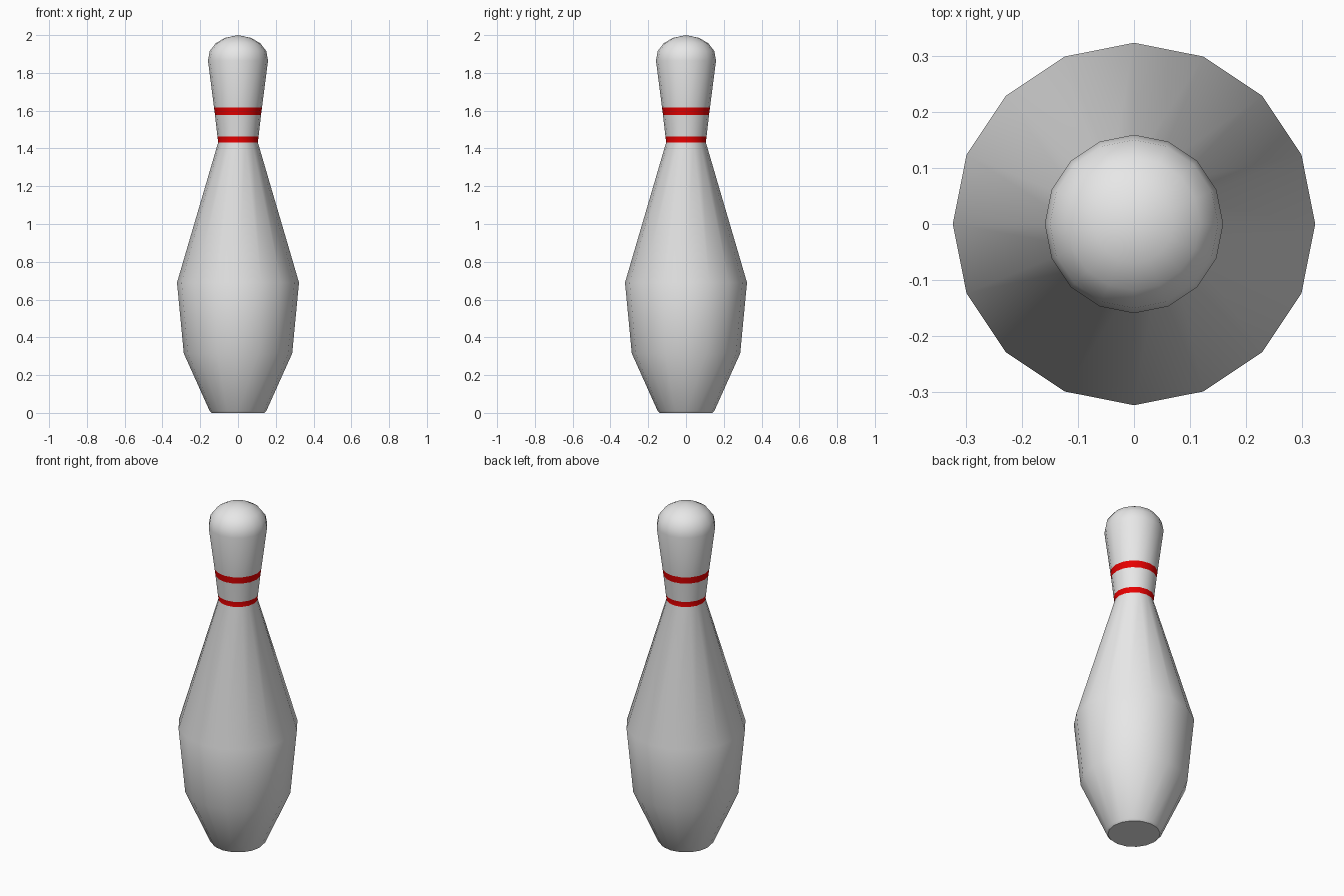
import bpy, bmesh, math

if "Cube" in bpy.data.objects:
    bpy.data.objects.remove(bpy.data.objects["Cube"])

SIDES = 16

def material(name, rgb):
    m = bpy.data.materials.new(name)
    m.diffuse_color = (*rgb, 1)
    m.use_nodes = True
    m.node_tree.nodes["Principled BSDF"].inputs["Base Color"].default_value = m.diffuse_color
    return m

# Profile of the pin as (radius, height), base to crown
profile = [(0.14, 0.0), (0.15, 0.01), (0.287, 0.315), (0.323, 0.69),
           (0.105, 1.432), (0.109, 1.464), (0.122, 1.578), (0.127, 1.617),
           (0.159, 1.865), (0.15, 1.915), (0.118, 1.957), (0.07, 1.985)]
stripes = [(1.432, 1.464), (1.578, 1.617)]

bm = bmesh.new()
rings = [[bm.verts.new((r * math.cos(2 * math.pi * i / SIDES),
                        r * math.sin(2 * math.pi * i / SIDES), z))
          for i in range(SIDES)] for r, z in profile]

# Lathed body, with painted neck stripes chosen by height
for lo, hi in zip(rings, rings[1:]):
    mid = (lo[0].co.z + hi[0].co.z) / 2
    for i in range(SIDES):
        j = (i + 1) % SIDES
        f = bm.faces.new((lo[i], lo[j], hi[j], hi[i]))
        f.material_index = int(any(a < mid < b for a, b in stripes))

# Flat base and rounded crown
bm.faces.new(rings[0][::-1])
tip = bm.verts.new((0, 0, 2.0))
for i in range(SIDES):
    bm.faces.new((rings[-1][i], rings[-1][(i + 1) % SIDES], tip))

mesh = bpy.data.meshes.new("bowling_pin")
bm.to_mesh(mesh)
bm.free()
mesh.materials.append(material("white", (0.8, 0.8, 0.8)))
mesh.materials.append(material("red", (0.8, 0.0, 0.0)))
pin = bpy.data.objects.new("bowling_pin", mesh)
bpy.context.collection.objects.link(pin)

# Smooth shading, keeping the base edge crisp
bpy.context.view_layer.objects.active = pin
pin.select_set(True)
bpy.ops.object.shade_smooth_by_angle(angle=math.radians(40))
